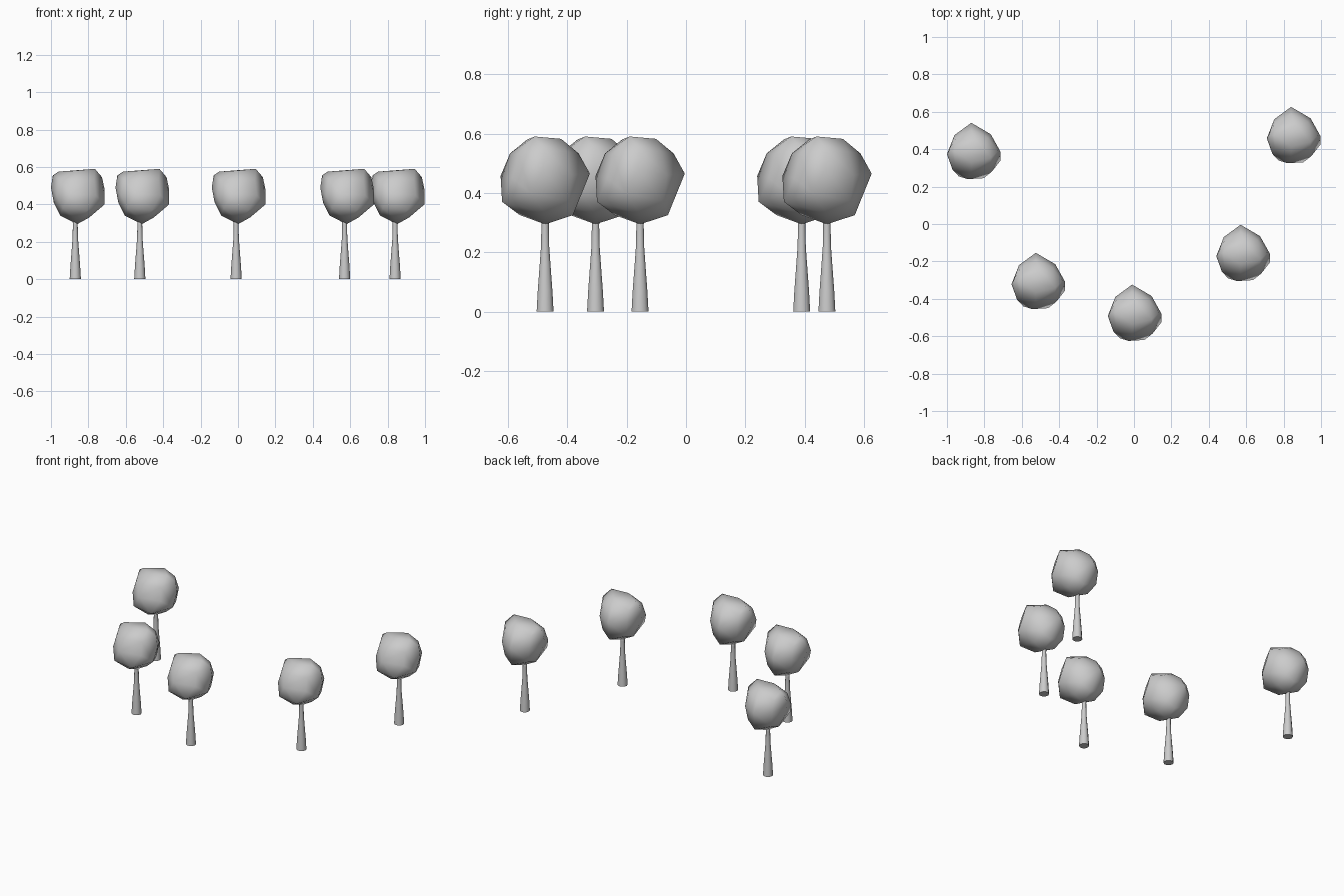
import bpy, bmesh
from math import cos, sin, tau

if "Cube" in bpy.data.objects:
    bpy.data.objects.remove(bpy.data.objects["Cube"])

# Tree positions on the ground
SPOTS = [(-0.87, 0.39), (-0.525, -0.305), (-0.01, -0.475), (0.57, -0.155), (0.84, 0.475)]

# Faceted crown: corner points, relative to the trunk base
CROWN = [
    # top
    (0.105, -0.035, 0.59), (0.025, 0.054, 0.582), (-0.09, 0.0, 0.575), (0.0, -0.06, 0.58),
    # shoulder
    (0.143, 0.0, 0.545), (0.09, 0.07, 0.54), (0.0, 0.113, 0.533), (-0.085, 0.065, 0.535),
    (-0.12, 0.0, 0.555), (-0.085, -0.08, 0.53), (0.0, -0.118, 0.533), (0.10, -0.09, 0.53),
    # waist
    (0.157, -0.005, 0.48), (0.104, 0.09, 0.46), (0.0, 0.151, 0.465), (-0.09, 0.085, 0.46),
    (-0.13, -0.017, 0.49), (-0.10, -0.10, 0.45), (-0.02, -0.15, 0.457), (0.11, -0.11, 0.45),
    # lower edge
    (0.157, -0.05, 0.40), (0.09, 0.08, 0.37), (-0.08, 0.08, 0.37), (-0.115, 0.0, 0.41),
    (-0.067, -0.135, 0.38), (0.066, -0.145, 0.37),
    # underside
    (0.03, 0.094, 0.325), (-0.08, 0.0, 0.34), (0.0, -0.085, 0.325), (0.075, 0.0, 0.33),
    (0.01, 0.0, 0.294),
]

# Trunk profile: radius, height
TRUNK = [(0.030, 0.0), (0.026, 0.07), (0.019, 0.16), (0.0145, 0.22), (0.013, 0.29), (0.015, 0.34)]
SIDES = 10


def finish(bm, name):
    bmesh.ops.recalc_face_normals(bm, faces=bm.faces)
    for f in bm.faces:
        f.smooth = True
    mesh = bpy.data.meshes.new(name)
    bm.to_mesh(mesh)
    bm.free()
    return mesh


def crown_mesh():
    bm = bmesh.new()
    for p in CROWN:
        bm.verts.new(p)
    bmesh.ops.convex_hull(bm, input=bm.verts)
    loose = [v for v in bm.verts if not v.link_faces]
    bmesh.ops.delete(bm, geom=loose, context='VERTS')
    return finish(bm, "crown")


def trunk_mesh():
    bm = bmesh.new()
    rings = [[bm.verts.new((r * cos(tau * i / SIDES), r * sin(tau * i / SIDES), z))
              for i in range(SIDES)] for r, z in TRUNK]
    for a, b in zip(rings, rings[1:]):
        for i in range(SIDES):
            j = (i + 1) % SIDES
            bm.faces.new((a[i], a[j], b[j], b[i]))
    bm.faces.new(rings[0])
    bm.faces.new(rings[-1])
    mesh_edges = [e for v in rings[0] for e in v.link_edges if e.other_vert(v) in rings[0]]
    for e in mesh_edges:
        e.smooth = False
    return finish(bm, "trunk")


# Plant the five trees
crown, trunk = crown_mesh(), trunk_mesh()
for n, (x, y) in enumerate(SPOTS, 1):
    for mesh in (trunk, crown):
        ob = bpy.data.objects.new(f"{mesh.name}_{n}", mesh)
        ob.location = (x, y, 0)
        bpy.context.collection.objects.link(ob)
